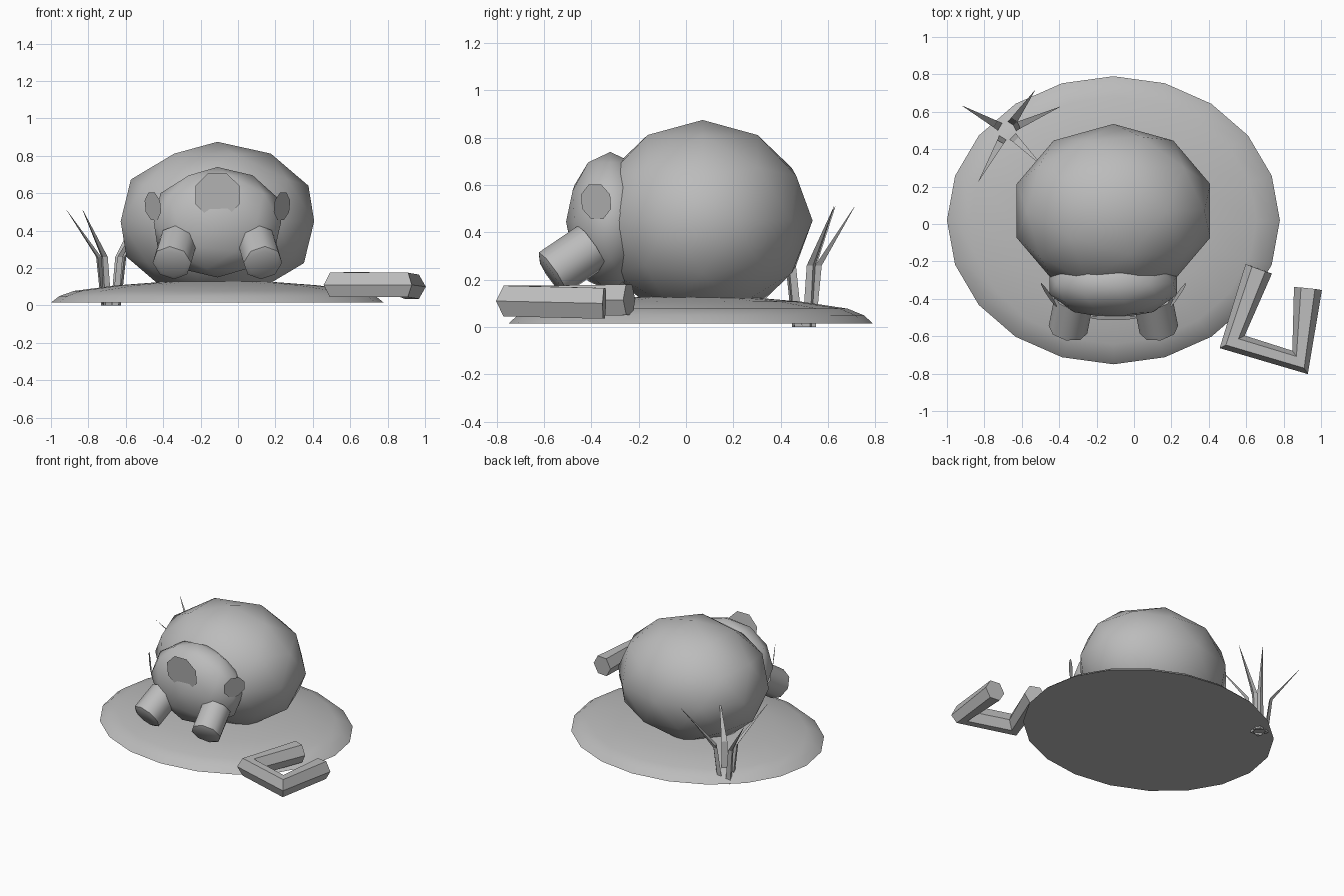
import bpy, bmesh, math
from mathutils import Vector, Matrix

if "Cube" in bpy.data.objects:
    bpy.data.objects.remove(bpy.data.objects["Cube"], do_unlink=True)

clay = bpy.data.materials.new("clay_grey")
clay.use_nodes = True
clay.diffuse_color = (0.5, 0.5, 0.5, 1)
clay.node_tree.nodes["Principled BSDF"].inputs["Base Color"].default_value = (0.5, 0.5, 0.5, 1)

MID = -0.11  # mirror line of the animal


def finish(name, bm, angle=None, recalc=True):
    """Turn a bmesh into an object; angle None keeps it flat."""
    if recalc:
        bmesh.ops.recalc_face_normals(bm, faces=bm.faces[:])
    mesh = bpy.data.meshes.new(name)
    bm.to_mesh(mesh)
    bm.free()
    mesh.materials.append(clay)
    ob = bpy.data.objects.new(name, mesh)
    bpy.context.collection.objects.link(ob)
    if angle:
        bpy.ops.object.select_all(action='DESELECT')
        ob.select_set(True)
        bpy.context.view_layer.objects.active = ob
        bpy.ops.object.shade_smooth_by_angle(angle=math.radians(angle))
    return ob


def loft(bm, rings):
    """Skin a list of point rings and close both ends."""
    loops = [[bm.verts.new(p) for p in ring] for ring in rings]
    n = len(loops[0])
    for a, b in zip(loops, loops[1:]):
        for i in range(n):
            j = (i + 1) % n
            bm.faces.new((a[i], a[j], b[j], b[i]))
    bm.faces.new(loops[0][::-1])
    bm.faces.new(loops[-1])


def ring(centre, axis, radius, sides, turn=0.0):
    """Polygon of points around an axis, with its second direction near z."""
    axis = Vector(axis).normalized()
    side = axis.cross(Vector((0, 0, 1))).normalized()
    up = side.cross(axis)
    points = []
    for i in range(sides):
        a = turn + math.tau * i / sides
        points.append(Vector(centre) + radius * (math.cos(a) * side + math.sin(a) * up))
    return points


def ball(name, centre, radii):
    bm = bmesh.new()
    bmesh.ops.create_icosphere(bm, subdivisions=2, radius=1)
    bmesh.ops.transform(bm, matrix=Matrix.Translation(centre) @ Matrix.Diagonal((*radii, 1)),
                        verts=bm.verts)
    finish(name, bm, 80)


def disc(name, centre, normal, radius):
    bm = bmesh.new()
    face = bm.faces.new([bm.verts.new(p) for p in ring(centre, normal, radius, 8, math.pi / 8)])
    face.normal_update()
    if face.normal.dot(Vector(normal)) < 0:
        face.normal_flip()
    finish(name, bm, recalc=False)


# Body and head
ball("body", (MID, 0.07, 0.45), (0.544, 0.465, 0.425))
ball("head", (MID, -0.32, 0.445), (0.358, 0.187, 0.295))

# Flat face discs
disc("nose", (MID, -0.5, 0.59), (0, -1, -0.12), 0.128)
for label, s in (("left", 1), ("right", -1)):
    disc(label + "_eye", (MID + s * 0.345, -0.38, 0.53), (s * 0.82, -0.55, -0.12), 0.08)

    # Stubby front legs with a narrowed foot
    start = Vector((MID + s * 0.21, -0.40, 0.34))
    end = Vector((MID + s * 0.243, -0.565, 0.228))
    axis = end - start
    bm = bmesh.new()
    loft(bm, [ring(start, axis, 0.105, 8), ring(end, axis, 0.105, 8),
              ring(end + axis * 0.06, axis, 0.08, 8)])
    finish(label + "_leg", bm, 50)

# Ground mound
bm = bmesh.new()
mound = []
for scale, z in ((1, 0.015), (0.95, 0.05), (0.86, 0.078), (0.6, 0.108), (0.3, 0.128)):
    mound.append([(MID + 0.89 * scale * math.cos(math.tau * i / 20),
                   0.02 + 0.77 * scale * math.sin(math.tau * i / 20), z) for i in range(20)])
loft(bm, mound)
finish("mound", bm, 50)

# Bent branch: hexagonal sweep, pinched at the bends
path = [Vector(p) for p in ((0.667, -0.24, 0.115), (0.525, -0.63, 0.11),
                            (0.888, -0.74, 0.11), (0.93, -0.345, 0.1))]
steps = [(b - a).normalized() for a, b in zip(path, path[1:])]
tangents = [steps[0], steps[0] + steps[1], steps[1] + steps[2], steps[2]]
bm = bmesh.new()
loft(bm, [ring(p, t, 0.075, 6) for p, t in zip(path, tangents)])
finish("branch", bm)

# Grass tuft: five bent blades with pointed tips
bm = bmesh.new()
for angle, reach in ((151, 0.27), (55, 0.26), (24, 0.31), (241, 0.31), (315, 0.27)):
    a = math.radians(angle)
    out = Vector((math.cos(a), math.sin(a), 0))
    across = Vector((-out.y, out.x, 0))
    rings = []
    for distance, z, width in ((0.035, 0, 0.024), (0.07, 0.26, 0.02), (reach, 0.51, 0.001)):
        c = Vector((-0.68, 0.5, z)) + out * distance
        rings.append([c + across * width, c + out * width, c - across * width])
    loft(bm, rings)
finish("grass_tuft", bm)
